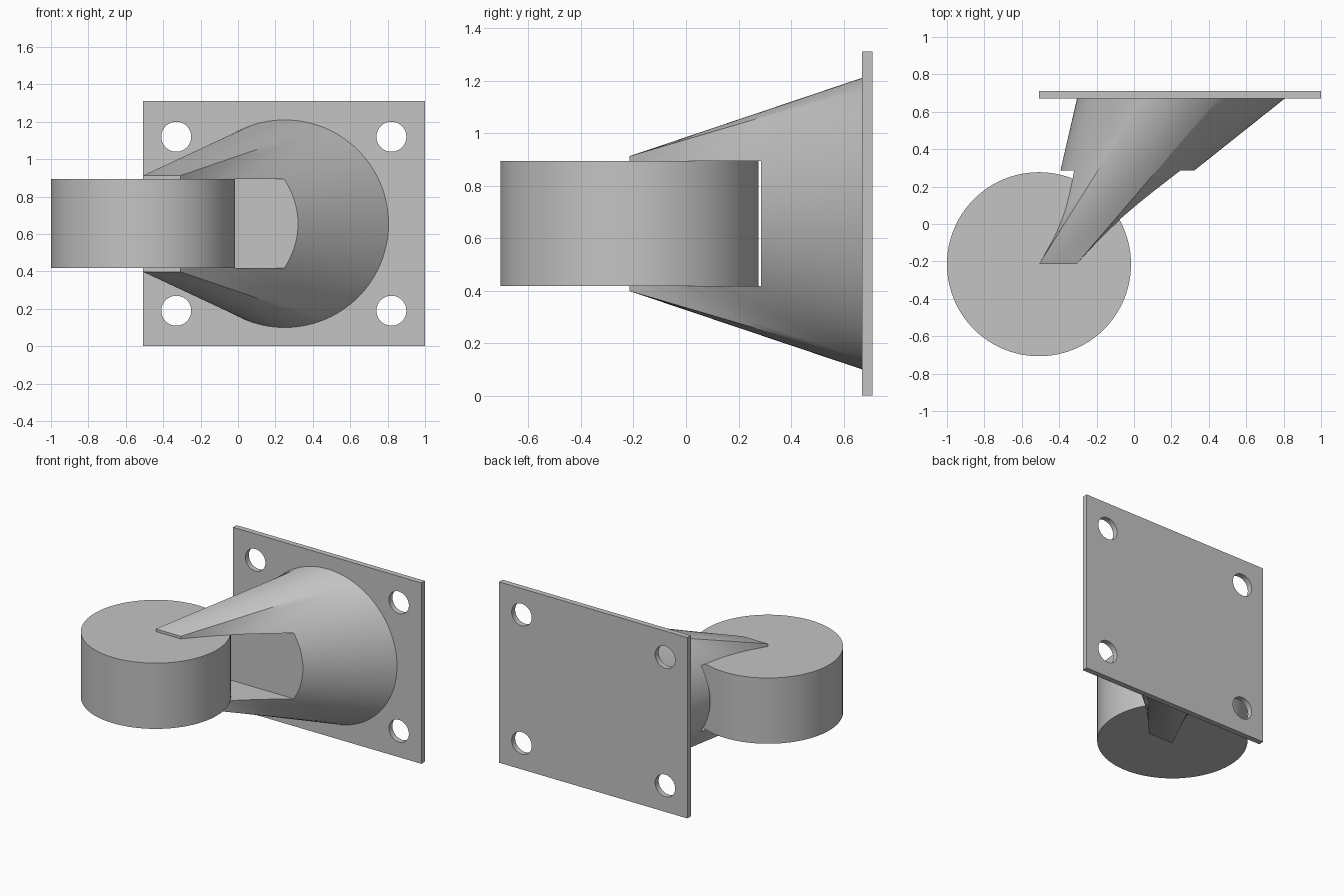
import bpy, bmesh, math
from mathutils import Vector

if "Cube" in bpy.data.objects:
    bpy.data.objects.remove(bpy.data.objects["Cube"], do_unlink=True)

steel = bpy.data.materials.new("plain_grey")
steel.use_nodes = True
GREY = (0.55, 0.55, 0.55, 1)
steel.diffuse_color = GREY
steel.node_tree.nodes["Principled BSDF"].inputs["Base Color"].default_value = GREY

MID_Z = 0.655
PLATE_FRONT, PLATE_BACK = 0.67, 0.71
WHEEL = Vector((-0.508, -0.215, MID_Z))
WHEEL_R, WHEEL_H = 0.492, 0.476


def box(name, low, high):
    low, high = Vector(low), Vector(high)
    bpy.ops.mesh.primitive_cube_add(size=1, location=(low + high) / 2)
    obj = bpy.context.object
    obj.name = name
    obj.scale = high - low
    bpy.ops.object.transform_apply(location=False, rotation=False, scale=True)
    obj.data.materials.append(steel)
    return obj


def cylinder(name, centre, radius, depth, tilt=0.0, sides=96):
    bpy.ops.mesh.primitive_cylinder_add(vertices=sides, radius=radius, depth=depth,
                                        location=centre, rotation=(tilt, 0, 0))
    obj = bpy.context.object
    obj.name = name
    obj.data.materials.append(steel)
    return obj


def activate(obj):
    bpy.ops.object.select_all(action='DESELECT')
    obj.select_set(True)
    bpy.context.view_layer.objects.active = obj


def cut(target, cutter):
    activate(target)
    mod = target.modifiers.new("cut", 'BOOLEAN')
    mod.operation, mod.solver, mod.object = 'DIFFERENCE', 'EXACT', cutter
    bpy.ops.object.modifier_apply(modifier=mod.name)
    bpy.data.objects.remove(cutter, do_unlink=True)


def smooth(obj):
    activate(obj)
    bpy.ops.object.shade_smooth_by_angle(angle=math.radians(30))


# Mounting plate with four bolt holes
plate = box("mounting_plate", (-0.508, PLATE_FRONT, 0), (1, PLATE_BACK, 2 * MID_Z))
for x in (-0.33, 0.82):
    for side in (-1, 1):
        hole = cylinder("bolt_hole", (x, PLATE_FRONT, MID_Z + side * 0.465),
                        0.08, 0.3, math.pi / 2, 48)
        cut(plate, hole)
smooth(plate)

# Fork: ruled loft from a round base on the plate to a narrow rectangular tip
BASE_X, BASE_R = 0.25, 0.555
TIP_X, TIP_Y, HALF_W, HALF_H = -0.408, -0.215, 0.1, 0.257
corner = math.atan2(HALF_H, HALF_W)
angles = [math.radians(3 * i) for i in range(120)]
angles += [corner, math.pi - corner, math.pi + corner, 2 * math.pi - corner]
angles.sort()
ROWS = 6


def loft_point(a, t):
    c, s = math.cos(a), math.sin(a)
    reach = min(HALF_W / max(abs(c), 1e-6), HALF_H / max(abs(s), 1e-6))
    tip = Vector((TIP_X + reach * c, TIP_Y, MID_Z + reach * s))
    base = Vector((BASE_X + BASE_R * c, PLATE_FRONT, MID_Z + BASE_R * s))
    return tip.lerp(base, t)


bm = bmesh.new()
rings = [[bm.verts.new(loft_point(a, r / ROWS)) for a in angles] for r in range(ROWS + 1)]
n = len(angles)
for lower, upper in zip(rings, rings[1:]):
    for i in range(n):
        j = (i + 1) % n
        bm.faces.new((lower[i], lower[j], upper[j], upper[i]))
bm.faces.new(rings[0])
bm.faces.new(rings[-1])
bmesh.ops.triangulate(bm, faces=[f for f in bm.faces if len(f.verts) == 4])
bmesh.ops.recalc_face_normals(bm, faces=bm.faces)
mesh = bpy.data.meshes.new("fork")
bm.to_mesh(mesh)
bm.free()
mesh.materials.append(steel)
fork = bpy.data.objects.new("fork", mesh)
bpy.context.collection.objects.link(fork)

# Slot in the fork for the wheel
cut(fork, box("wheel_slot", (-1.2, -1, MID_Z - WHEEL_H / 2),
              (1.2, 0.285, MID_Z + WHEEL_H / 2)))
smooth(fork)

# Wheel
smooth(cylinder("wheel", WHEEL, WHEEL_R, WHEEL_H))
